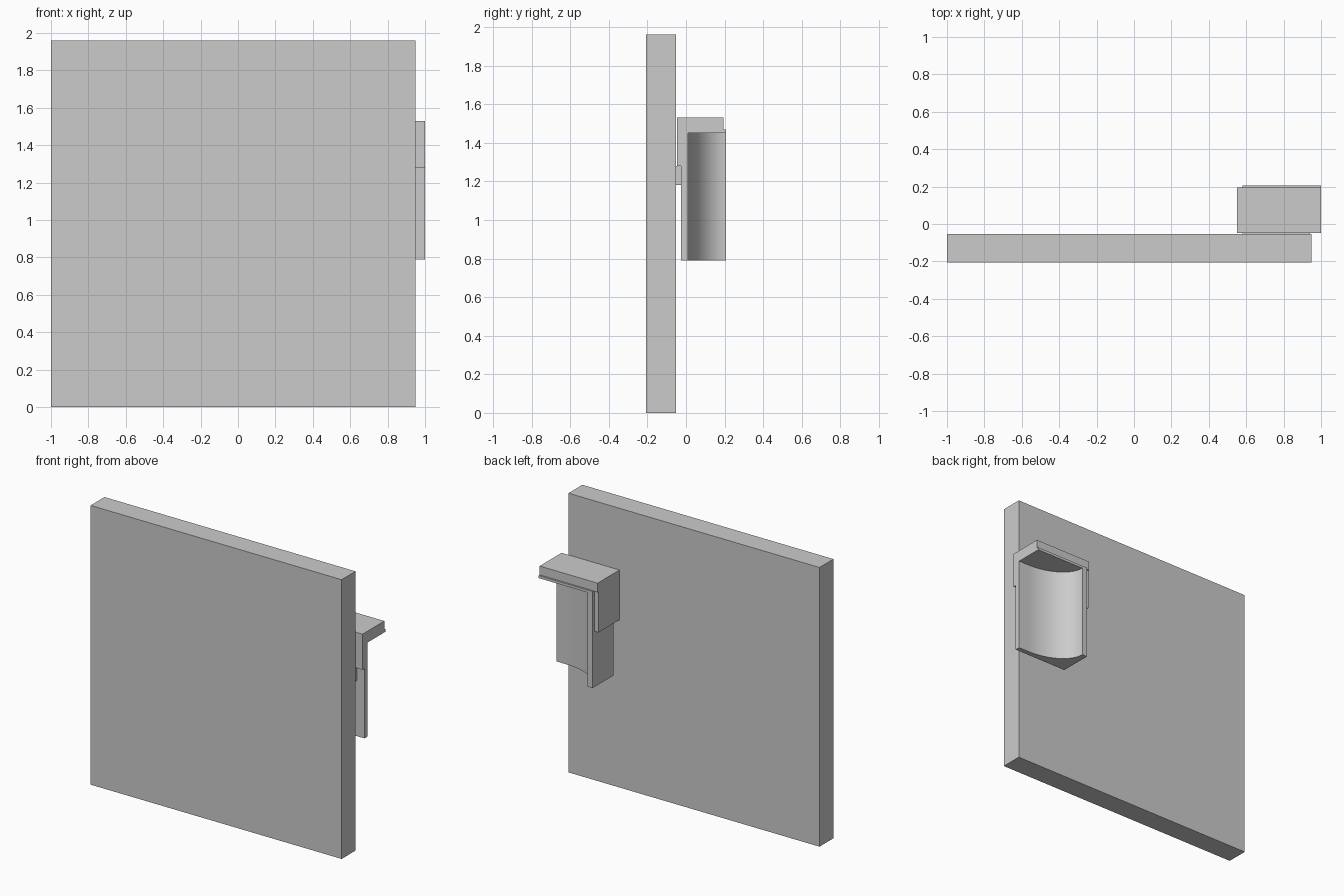
import bpy
import bmesh
import math

cube = bpy.data.objects.get("Cube")
if cube:
    bpy.data.objects.remove(cube, do_unlink=True)

grey = bpy.data.materials.new("light_grey")
grey.use_nodes = True
colour = (0.6, 0.6, 0.6, 1)
grey.diffuse_color = colour
grey.node_tree.nodes["Principled BSDF"].inputs["Base Color"].default_value = colour


def prism(name, outline, z0, z1):
    """Extrude a flat outline in x, y upward from z0 to z1."""
    bm = bmesh.new()
    base = bm.faces.new([bm.verts.new((x, y, z0)) for x, y in outline])
    top = bmesh.ops.extrude_face_region(bm, geom=[base])["geom"]
    verts = [v for v in top if isinstance(v, bmesh.types.BMVert)]
    bmesh.ops.translate(bm, verts=verts, vec=(0, 0, z1 - z0))
    bmesh.ops.recalc_face_normals(bm, faces=bm.faces)
    mesh = bpy.data.meshes.new(name)
    bm.to_mesh(mesh)
    bm.free()
    mesh.materials.append(grey)
    obj = bpy.data.objects.new(name, mesh)
    bpy.context.collection.objects.link(obj)
    return obj


def box(name, x, y, z):
    outline = [(x[0], y[0]), (x[1], y[0]), (x[1], y[1]), (x[0], y[1])]
    return prism(name, outline, *z)


# Large upright slab
box("panel", (-1, 0.95), (-0.207, -0.053), (0, 1.96))

# Cap: top, side cheek and back lip that wrap the holder
box("cap_top", (0.55, 1), (-0.047, 0.195), (1.465, 1.53))
box("cap_side", (0.55, 0.58), (-0.047, 0.185), (1.18, 1.53))
box("cap_lip", (0.58, 1), (-0.047, -0.025), (1.28, 1.465))
box("cap_lip_lower", (0.58, 0.94), (-0.053, -0.025), (1.18, 1.28))

# Holder: corner wall with a concave inner sweep
x_in, x_out, y_back, y_front = 0.62, 1, -0.025, 0.207
rx, ry, steps = 0.3, 0.197, 16
arc = []
for i in range(steps + 1):
    a = math.pi / 2 * i / steps
    arc.append((x_in + rx * (1 - math.sin(a)), y_front - ry * math.cos(a)))
arc.reverse()
outline = [(0.58, y_front), (0.58, y_back), (x_out, y_back), (x_out, y_front - ry)]
# The sweep runs from the side wall tip round to the back wall
sweep = [(x_in + rx * (1 - math.cos(math.pi / 2 * i / steps)),
          y_front - ry * math.sin(math.pi / 2 * i / steps))
         for i in range(steps, -1, -1)]
holder = prism("holder", outline + sweep, 0.79, 1.45)
bpy.context.view_layer.objects.active = holder
holder.select_set(True)
bpy.ops.object.shade_smooth_by_angle(angle=math.radians(30))
holder.select_set(False)

# Thin shelf closing the holder beneath the cap
box("holder_top", (0.58, 1), (y_back, y_front), (1.45, 1.468))
